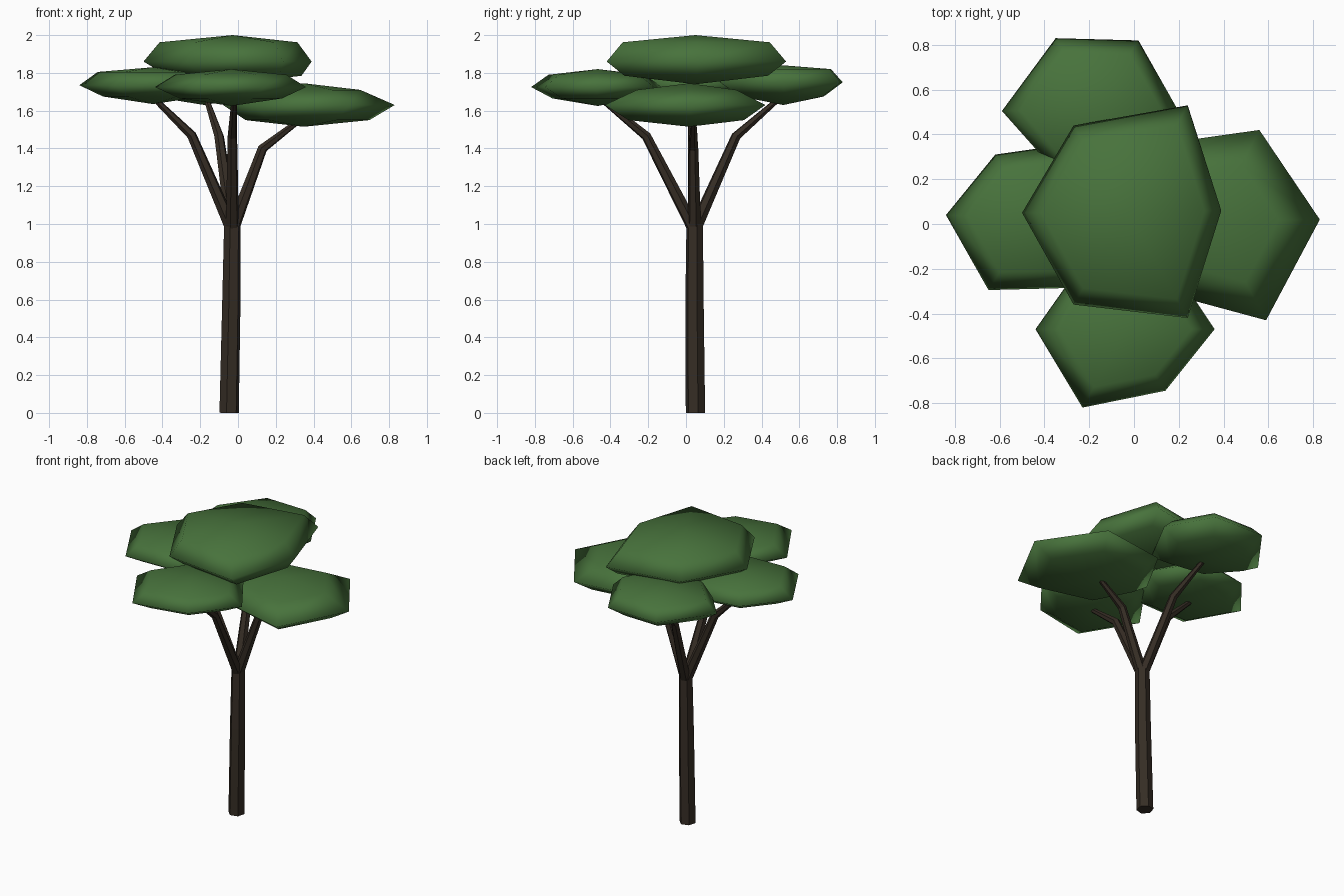
import bpy, bmesh, math
from mathutils import Vector

if "Cube" in bpy.data.objects:
    bpy.data.objects.remove(bpy.data.objects["Cube"])


def material(name, rgb):
    m = bpy.data.materials.new(name)
    m.diffuse_color = (*rgb, 1)
    m.use_nodes = True
    m.node_tree.nodes["Principled BSDF"].inputs["Base Color"].default_value = m.diffuse_color
    return m


BARK = material("dark bark", (0.036, 0.026, 0.018))
LEAF = material("leaf green", (0.064, 0.17, 0.045))


def skin(name, rings, mat, smooth):
    """Join rings of points with side faces; a one-point ring is a tip."""
    bm = bmesh.new()
    loops = [[bm.verts.new(p) for p in r] for r in rings]
    for a, b in zip(loops, loops[1:]):
        n = max(len(a), len(b))
        for i in range(n):
            j = (i + 1) % n
            if len(a) == 1:
                bm.faces.new((a[0], b[j], b[i]))
            elif len(b) == 1:
                bm.faces.new((a[i], a[j], b[0]))
            else:
                bm.faces.new((a[i], a[j], b[j], b[i]))
    for end in (loops[0], loops[-1]):
        if len(end) > 2:
            bm.faces.new(end)
    bmesh.ops.recalc_face_normals(bm, faces=bm.faces)
    for f in bm.faces:
        f.smooth = smooth
    me = bpy.data.meshes.new(name)
    bm.to_mesh(me)
    bm.free()
    me.materials.append(mat)
    ob = bpy.data.objects.new(name, me)
    bpy.context.collection.objects.link(ob)


def limb(name, path, radii, sides=6):
    pts = [Vector(p) for p in path]
    rings = []
    for i, (p, r) in enumerate(zip(pts, radii)):
        d = pts[min(i + 1, len(pts) - 1)] - pts[max(i - 1, 0)]
        q = Vector((0, 0, 1)).rotation_difference(d)
        rings.append([p + q @ Vector((r * math.cos(a), r * math.sin(a), 0))
                      for a in (math.tau * (k + 0.25) / sides for k in range(sides))])
    skin(name, rings, BARK, False)


def canopy(name, outline, z, upper, lower, shift=0):
    """z = bottom, lower ring, rim, upper ring, top; upper/lower scale the rim."""
    cx = sum(p[0] for p in outline) / len(outline)
    cy = sum(p[1] for p in outline) / len(outline)

    def ring(s, h, dx=0):
        return [(cx + (x - cx) * s + dx, cy + (y - cy) * s, h) for x, y in outline]

    skin(name, [[(cx, cy, z[0])], ring(lower, z[1], shift), ring(1, z[2]),
                ring(upper, z[3]), [(cx, cy, z[4])]], LEAF, True)


# Trunk
limb("trunk", [(-0.047, 0.05, 0), (-0.035, 0.045, 0.6), (-0.03, 0.046, 1.0)],
     [0.053, 0.05, 0.045])

# Four bent branches
root = (-0.03, 0.045, 0.97)
for name, elbow, tip in (
        ("left_branch", (-0.245, 0.035, 1.47), (-0.46, 0.03, 1.68)),
        ("right_branch", (0.13, 0.04, 1.40), (0.34, 0.04, 1.56)),
        ("front_branch", (-0.03, -0.21, 1.465), (-0.02, -0.46, 1.67)),
        ("back_branch", (-0.10, 0.265, 1.465), (-0.17, 0.50, 1.67))):
    limb(name, [root, elbow, tip], [0.036, 0.026, 0.014])

# Five flattened leaf clumps
canopy("top_canopy", [(-0.50, 0.05), (-0.27, -0.36), (0.24, -0.42),
                      (0.39, 0.06), (0.24, 0.53), (-0.27, 0.44)],
       (1.74, 1.785, 1.86, 1.962, 2.0), 0.82, 0.80, 0.03)
canopy("left_canopy", [(-0.84, 0.04), (-0.65, -0.295), (-0.26, -0.285),
                       (-0.06, 0.03), (-0.27, 0.36), (-0.62, 0.31)],
       (1.635, 1.675, 1.735, 1.805, 1.83), 0.75, 0.68)
canopy("front_canopy", [(-0.44, -0.47), (-0.23, -0.82), (0.14, -0.745),
                        (0.36, -0.47), (0.16, -0.17), (-0.20, -0.13)],
       (1.625, 1.665, 1.725, 1.79, 1.82), 0.74, 0.68)
canopy("back_canopy", [(-0.59, 0.505), (-0.35, 0.235), (0.01, 0.18),
                       (0.19, 0.52), (0.02, 0.82), (-0.35, 0.83)],
       (1.63, 1.675, 1.75, 1.82, 1.84), 0.80, 0.68)
canopy("right_canopy", [(-0.08, 0.03), (0.09, -0.295), (0.59, -0.43),
                        (0.83, 0.02), (0.56, 0.42), (0.10, 0.355)],
       (1.515, 1.55, 1.63, 1.71, 1.745), 0.62, 0.72)
